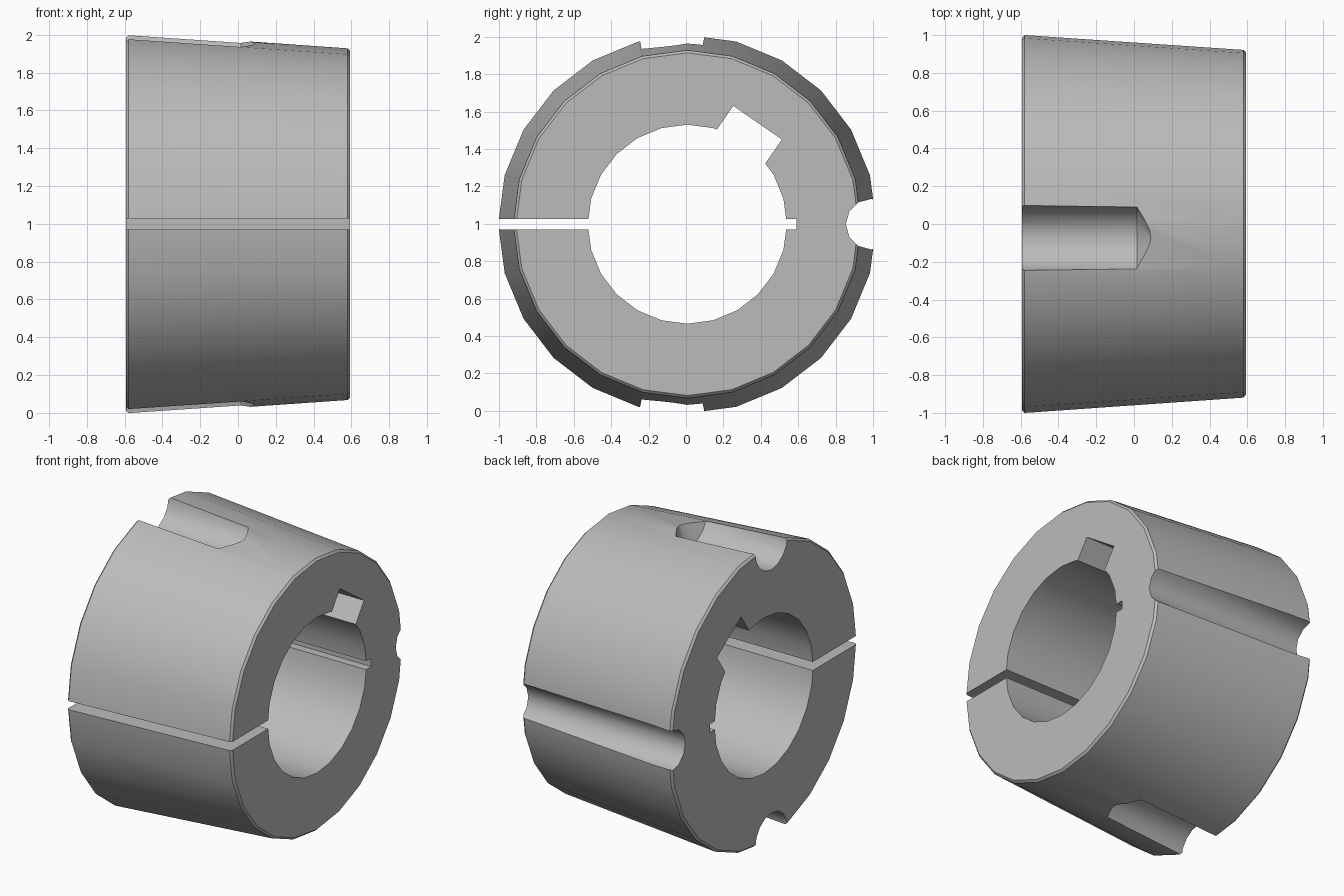
import bpy, bmesh, math
from mathutils import Matrix, Vector

if "Cube" in bpy.data.objects:
    bpy.data.objects.remove(bpy.data.objects["Cube"], do_unlink=True)

CY, CZ = 0.007, 0.998      # axis position of the bush
HALF, CH = 0.593, 0.014    # half length and edge chamfer
BIG, SMALL, BORE = 1.011, 0.93, 0.532
SEGS = 24

steel = bpy.data.materials.new("grey steel")
steel.use_nodes = True
steel.diffuse_color = (0.5, 0.5, 0.5, 1)
steel.node_tree.nodes["Principled BSDF"].inputs["Base Color"].default_value = (0.5, 0.5, 0.5, 1)


def lathe(name, profile, segs, cy, cz, closed):
    """Turn (x, radius) points about an axis parallel to x."""
    bm = bmesh.new()
    rings = []
    for x, r in profile:
        if r == 0:
            rings.append([bm.verts.new((x, cy, cz))] * segs)
            continue
        angles = [math.tau * i / segs for i in range(segs)]
        rings.append([bm.verts.new((x, cy + r * math.cos(a), cz + r * math.sin(a))) for a in angles])
    pairs = list(zip(rings, rings[1:]))
    if closed:
        pairs.append((rings[-1], rings[0]))
    for a, b in pairs:
        for i in range(segs):
            j = (i + 1) % segs
            corners = list(dict.fromkeys((a[i], a[j], b[j], b[i])))
            bm.faces.new(corners)
    if not closed:
        for ring in (rings[0], rings[-1]):
            if ring[0] is not ring[1]:
                bm.faces.new(ring)
    return finish(name, bm)


def box(name, y0, y1, width, angle=0):
    """Full length box at radial distance y0..y1, turned about the axis."""
    bm = bmesh.new()
    bmesh.ops.create_cube(bm, size=1)
    place = (Matrix.Translation((0, CY, CZ)) @ Matrix.Rotation(angle, 4, "X")
             @ Matrix.Translation((0, (y0 + y1) / 2, 0))
             @ Matrix.Diagonal((3 * HALF, y1 - y0, width, 1)))
    bmesh.ops.transform(bm, matrix=place, verts=bm.verts)
    return finish(name, bm)


def finish(name, bm):
    bmesh.ops.recalc_face_normals(bm, faces=bm.faces)
    mesh = bpy.data.meshes.new(name)
    bm.to_mesh(mesh)
    bm.free()
    mesh.materials.append(steel)
    obj = bpy.data.objects.new(name, mesh)
    bpy.context.collection.objects.link(obj)
    return obj


# Tapered ring with chamfered rims and a straight bore
bush = lathe("tapered_bush", [
    (-HALF, BORE), (-HALF, BIG - CH), (-HALF + CH, BIG),
    (HALF - CH, SMALL), (HALF, SMALL - CH), (HALF, BORE)], SEGS, CY, CZ, True)

cutters = [
    box("split_cutter", -1.3, -0.3, 0.058),                      # split through the wall
    box("relief_cutter", 0.3, 0.583, 0.058),                     # thin relief opposite the split
    box("keyway_cutter", 0.3, 0.66, 0.316, math.radians(55.3)),  # square keyway
    lathe("side_groove_cutter", [(-1, 0.135), (1, 0.135)], 12, 0.99, CZ, False),
]
# Blind drilled screw pockets, top and bottom
for side in (1, -1):
    cutters.append(lathe("pocket_cutter", [(-1, 0.175), (0.015, 0.175), (0.12, 0)],
                         16, -0.076, CZ + side * 1.005, False))

bpy.context.view_layer.objects.active = bush
bush.select_set(True)
for cutter in cutters:
    cutter.hide_render = True
    mod = bush.modifiers.new("cut", "BOOLEAN")
    mod.operation = "DIFFERENCE"
    mod.solver = "EXACT"
    mod.object = cutter
    bpy.ops.object.modifier_apply(modifier=mod.name)
    bpy.data.objects.remove(cutter, do_unlink=True)

# Smooth round surfaces, crisp rims and slots
bpy.ops.object.shade_smooth_by_angle(angle=math.radians(32))
